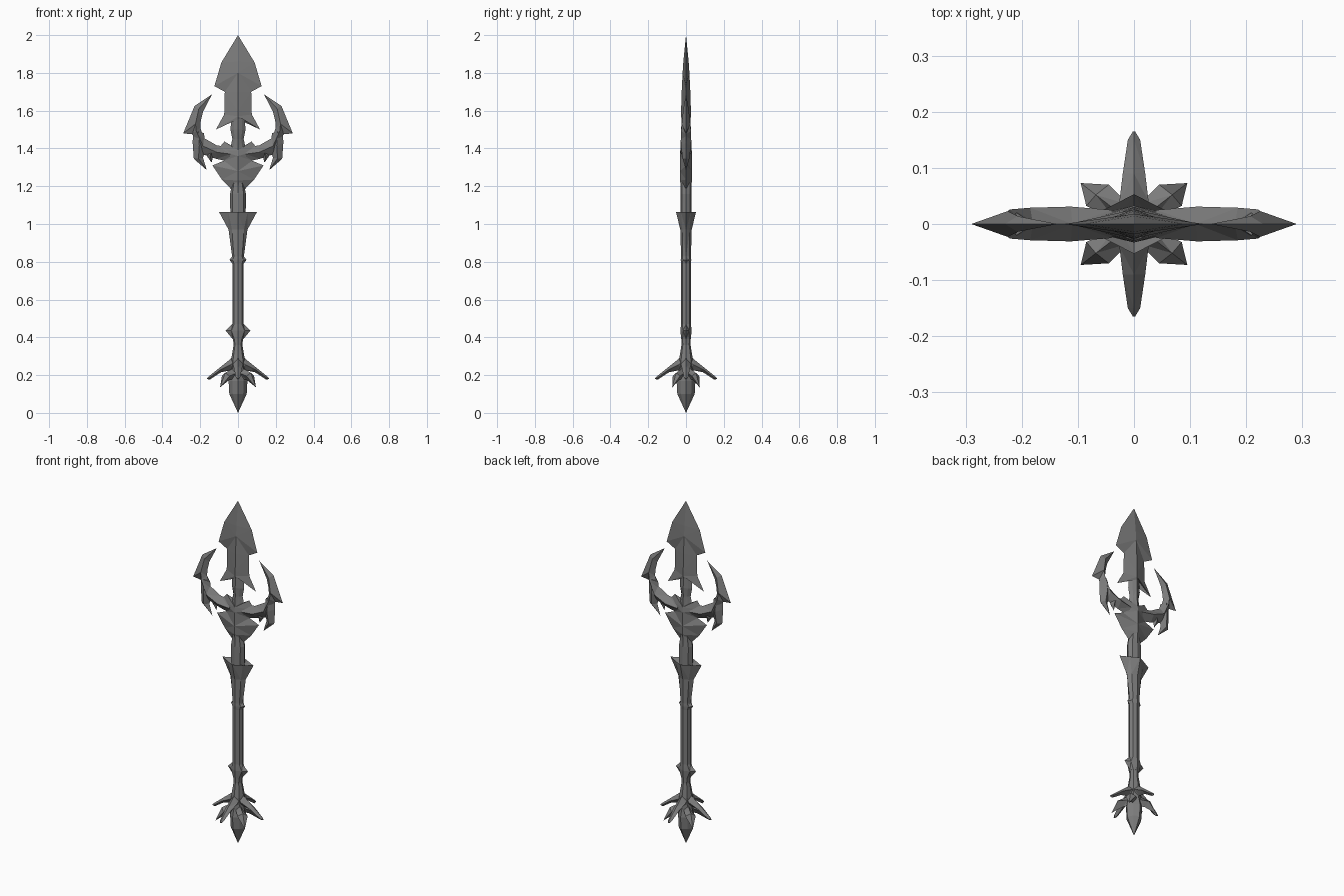
import bpy, bmesh, math
from mathutils import Vector, Matrix

cube = bpy.data.objects.get("Cube")
if cube:
    bpy.data.objects.remove(cube)

metal = bpy.data.materials.new("grey metal")
metal.use_nodes = True
grey = (0.2, 0.2, 0.2, 1)
metal.diffuse_color = grey
metal.node_tree.nodes["Principled BSDF"].inputs["Base Color"].default_value = grey


def loft(name, rings, matrix=None, mirror=False):
    """Skin a list of equal-length rings; rings collapsed to a point become tips."""
    bm = bmesh.new()
    rows = [[bm.verts.new(p) for p in ring] for ring in rings]
    n = len(rows[0])
    for low, high in zip(rows, rows[1:]):
        for i in range(n):
            j = (i + 1) % n
            bm.faces.new((low[i], low[j], high[j], high[i]))
    bm.faces.new(rows[0])
    bm.faces.new(rows[-1])
    bmesh.ops.remove_doubles(bm, verts=bm.verts, dist=0.0005)
    if matrix:
        bm.transform(matrix)
    bmesh.ops.triangulate(bm, faces=[f for f in bm.faces if len(f.verts) == 4])
    bmesh.ops.recalc_face_normals(bm, faces=bm.faces)
    mesh = bpy.data.meshes.new(name)
    bm.to_mesh(mesh)
    bm.free()
    mesh.materials.append(metal)
    obj = bpy.data.objects.new(name, mesh)
    bpy.context.collection.objects.link(obj)
    if mirror:
        obj.modifiers.new("mirror", "MIRROR").use_mirror_merge = False
    return obj


def blade_ring(inner, outer, depth, ridge=None):
    """Diamond section: two sharp edges on y = 0, a ridge in front and behind."""
    a, b = Vector((inner[0], 0, inner[1])), Vector((outer[0], 0, outer[1]))
    mid = Vector((ridge[0], 0, ridge[1])) if ridge else (a + b) / 2
    off = Vector((0, depth, 0))
    return [a, mid - off, b, mid + off]


def flat_blade(name, stations):
    """Symmetric blade from (half width, edge z, ridge z, depth)."""
    return loft(name, [blade_ring((-x, z), (x, z), d, (0, rz)) for x, z, rz, d in stations])


def turned(name, profile):
    """Eight-sided form from (z, x radius, y radius, diagonal factor)."""
    rings = []
    for z, rx, ry, diag in profile:
        ring = []
        for i in range(8):
            k = diag if i % 2 else 1
            a = i * math.pi / 4
            ring.append((rx * k * math.cos(a), ry * k * math.sin(a), z))
        rings.append(ring)
    return loft(name, rings)


# Shaft, rings and neck
turned("shaft", [(.17, .04, .04, 1), (.28, .037, .037, 1), (.36, .023, .024, 1),
                 (.42, .03, .026, 1), (.8, .03, .026, 1), (.9, .034, .026, 1),
                 (1.0, .04, .03, 1), (1.16, .042, .03, 1), (1.22, .03, .028, 1)])
turned("lower_ring", [(.39, .028, .025, 1), (.435, .065, .03, .75), (.47, .03, .026, 1)])
turned("middle_ring", [(.79, .03, .026, 1), (.81, .045, .028, .85), (.83, .03, .026, 1)])
turned("collar", [(.82, .03, .026, 1), (.97, .05, .03, .9), (1.063, .1, .053, .72),
                  (1.025, .035, .026, .9)])
turned("neck", [(1.38, .045, .03, .8), (1.45, .03, .025, .8),
                (1.5, .04, .026, .8), (1.57, .034, .022, .8)])

# Spear blade with swept barbs
flat_blade("blade", [(0, 2, 2, 0), (.088, 1.855, 1.86, .014), (.125, 1.73, 1.8, .018),
                     (.07, 1.7, 1.7, .023), (.073, 1.58, 1.6, .026),
                     (.117, 1.5, 1.57, .026), (.04, 1.56, 1.555, .024)])

# Head with lower spikes
flat_blade("head", [(.02, 1.405, 1.4, .022), (.072, 1.437, 1.39, .03), (.11, 1.39, 1.36, .033),
                    (.075, 1.335, 1.32, .033), (.135, 1.31, 1.28, .033),
                    (.085, 1.235, 1.23, .031), (.037, 1.185, 1.18, .028)])

# Curved horns on both sides
loft("horn", [blade_ring((.03, 1.41), (.05, 1.33), .025),
              blade_ring((.11, 1.415), (.115, 1.345), .031),
              blade_ring((.18, 1.455), (.19, 1.37), .029),
              blade_ring((.2, 1.51), (.242, 1.475), .026),
              blade_ring((.197, 1.545), (.29, 1.48), .023, (.225, 1.53)),
              blade_ring((.185, 1.595), (.23, 1.625), .014),
              blade_ring((.137, 1.687), (.137, 1.687), 0)], mirror=True)
loft("horn_claw", [blade_ring((.18, 1.48), (.238, 1.5), .02),
                   blade_ring((.17, 1.4), (.24, 1.43), .027),
                   blade_ring((.185, 1.35), (.234, 1.345), .018),
                   blade_ring((.165, 1.285), (.165, 1.285), 0)], mirror=True)
loft("inner_claw", [blade_ring((.1, 1.39), (.17, 1.39), .024),
                    blade_ring((.13, 1.365), (.165, 1.36), .016),
                    blade_ring((.14, 1.325), (.14, 1.325), 0)], mirror=True)

# Pommel
turned("pommel", [(0, 0, 0, 1), (.1, .046, .046, .85), (.17, .05, .05, .85),
                  (.23, .035, .035, .9)])

# Four long leaves around the base
for i, side in enumerate(("left", "back", "right", "front")):
    rings = []
    for x, top, bottom, w in ((.01, .33, .22, .022), (.04, .285, .225, .026),
                              (.09, .245, .215, .02), (.15, .197, .176, .011),
                              (.165, .183, .18, .002)):
        mid = (top + bottom) / 2
        rings.append([(x, 0, top), (x, w, mid), (x, 0, bottom), (x, -w, mid)])
    loft(side + "_long_leaf", rings, Matrix.Rotation(i * math.pi / 2, 4, "Z"))

# Four short drooping leaves on the diagonals
for sx, ex in ((1, "left"), (-1, "right")):
    for sy, ey in ((1, "back"), (-1, "front")):
        leaf = [[(.02, .015, .24), (.01, .035, .21), (.015, .015, .18), (.035, .01, .21)],
                [(.068, .052, .212), (.045, .07, .195), (.045, .035, .175), (.085, .032, .195)],
                [(.095, .073, .135)] * 4]
        loft(ey + "_" + ex + "_short_leaf", leaf, Matrix.Diagonal((sx, sy, 1, 1)))
